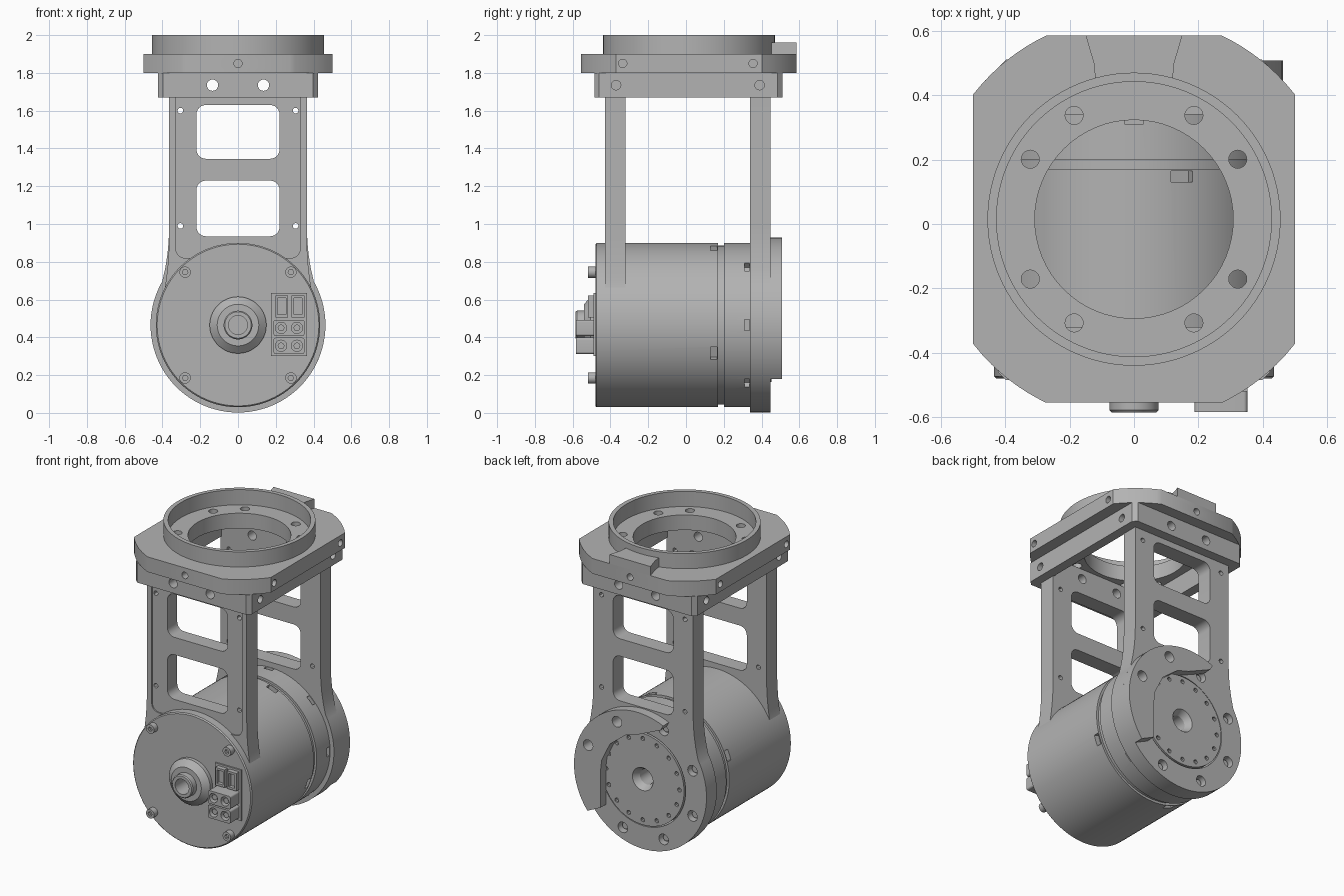
import bpy, bmesh
from math import sin, cos, pi, radians, sqrt
from mathutils import Vector

cube = bpy.data.objects.get("Cube")
if cube:
    bpy.data.objects.remove(cube, do_unlink=True)

grey = bpy.data.materials.new("machined grey")
grey.use_nodes = True
colour = (0.45, 0.45, 0.45, 1)
grey.diffuse_color = colour
grey.node_tree.nodes["Principled BSDF"].inputs["Base Color"].default_value = colour

AXIS_Z = 0.465   # height of the motor axis
RING_Y = 0.015   # centre of the top flange


def finish(name, bm):
    bmesh.ops.recalc_face_normals(bm, faces=bm.faces)
    mesh = bpy.data.meshes.new(name)
    bm.to_mesh(mesh)
    bm.free()
    mesh.materials.append(grey)
    obj = bpy.data.objects.new(name, mesh)
    bpy.context.collection.objects.link(obj)
    return obj


def place(axis, a, b, h):
    return Vector({"X": (h, a, b), "Y": (a, h, b), "Z": (a, b, h)}[axis])


def prism(name, axis, pts, lo, hi):
    bm = bmesh.new()
    face = bm.faces.new([bm.verts.new(place(axis, a, b, lo)) for a, b in pts])
    out = bmesh.ops.extrude_face_region(bm, geom=[face])
    moved = [v for v in out["geom"] if isinstance(v, bmesh.types.BMVert)]
    bmesh.ops.translate(bm, verts=moved, vec=place(axis, 0, 0, hi - lo))
    return finish(name, bm)


def arc(a, b, r, start=0, end=360, n=32):
    full = end - start == 360
    steps = n if full else n + 1
    return [(a + r * cos(radians(start + (end - start) * i / n)),
             b + r * sin(radians(start + (end - start) * i / n))) for i in range(steps)]


def rod(name, axis, a, b, r, lo, hi, n=20):
    return prism(name, axis, arc(a, b, r, n=n), lo, hi)


def rect(x0, x1, y0, y1, r=0):
    if not r:
        return [(x0, y0), (x1, y0), (x1, y1), (x0, y1)]
    return (arc(x1 - r, y1 - r, r, 0, 90, 6) + arc(x0 + r, y1 - r, r, 90, 180, 6)
            + arc(x0 + r, y0 + r, r, 180, 270, 6) + arc(x1 - r, y0 + r, r, 270, 360, 6))


def lathe(name, profile, n=96):
    bm = bmesh.new()
    rings = [[bm.verts.new((r * cos(2 * pi * i / n), y, AXIS_Z + r * sin(2 * pi * i / n)))
              for i in range(n)] for r, y in profile]
    for k, ring in enumerate(rings):
        nxt = rings[(k + 1) % len(rings)]
        for i in range(n):
            j = (i + 1) % n
            bm.faces.new((ring[i], ring[j], nxt[j], nxt[i]))
    return finish(name, bm)


def cut(target, cutters):
    # Join the cutters, subtract them, then discard them
    bpy.ops.object.select_all(action="DESELECT")
    for c in cutters:
        c.hide_render = True
        c.select_set(True)
    bpy.context.view_layer.objects.active = cutters[0]
    if len(cutters) > 1:
        bpy.ops.object.join()
    mod = target.modifiers.new("cut", "BOOLEAN")
    mod.object, mod.solver, mod.operation = cutters[0], "EXACT", "DIFFERENCE"
    bpy.context.view_layer.objects.active = target
    bpy.ops.object.modifier_apply(modifier="cut")
    bpy.data.objects.remove(cutters[0], do_unlink=True)


def circle_holes(axis, a, b, ring, r, angles, lo, hi, n=20):
    return [rod("cutter", axis, a + ring * cos(radians(t)), b + ring * sin(radians(t)),
                r, lo, hi, n) for t in angles]


# Top plate: a rectangle with its corners trimmed by a large circle
R, HX, HY = 0.632, 0.5, 0.57
dx, dy = sqrt(R * R - HY * HY), sqrt(R * R - HX * HX)
corner = [(dx + (HX - dx) * i / 8, 0) for i in range(9)]
corner = [(x, sqrt(R * R - x * x)) for x, _ in corner]
half = corner + [(x, -y) for x, y in reversed(corner)]
outline = [(x, y + RING_Y) for x, y in half + [(-x, -y) for x, y in half]]
plate = prism("top_plate", "Z", outline, 1.8, 1.9)
cut(plate, [rod("cutter", "Z", 0, RING_Y, 0.308, 1.7, 2, 64)]
    + circle_holes("Z", 0, RING_Y, 0.372, 0.028,
                   [q + s for q in (0, 90, 180, 270) for s in (30, 60)], 1.7, 2)
    + [rod("cutter", "X", y, 1.85, 0.022, s * 0.46, s * 0.6)
       for y in (-0.335, 0.355) for s in (-1, 1)]
    + [rod("cutter", "Y", 0, 1.85, 0.022, RING_Y + s * 0.52, RING_Y + s * 0.65)
       for s in (-1, 1)])

# Raised ring and rear key tab
ring = rod("top_ring", "Z", 0, RING_Y, 0.455, 1.9, 2, 96)
cut(ring, [rod("cutter", "Z", 0, RING_Y, 0.427, 1.85, 2.1, 96)])
prism("key_tab", "Z", [(-0.12, 0.45), (0.12, 0.45), (0.125, 0.5), (0.15, 0.585),
                       (-0.15, 0.585), (-0.125, 0.5)], 1.9, 1.96)

# Open clamp frame under the plate
c = 0.025
x1, y0, y1 = 0.423, -0.485, 0.51
frame = prism("clamp_frame", "Z", [
    (x1, y0 + c), (x1, y1 - c), (x1 - c, y1), (c - x1, y1),
    (-x1, y1 - c), (-x1, y0 + c), (c - x1, y0), (x1 - c, y0)], 1.67, 1.8)
cut(frame, [prism("cutter", "Z", rect(-0.36, 0.36, -0.32, 0.34), 1.6, 1.9)])
cut(frame, [rod("cutter", "Y", x, 1.735, 0.03, -0.7, 0.7) for x in (-0.135, 0.135)]
    + [rod("cutter", "X", y, 1.735, 0.025, s * 0.385, s * 0.5)
       for y in (-0.37, 0.39) for s in (-1, 1)])


# Front and rear struts: straight sides flaring into a round end
def strut(name, r, start, flare, lo, hi):
    ex = r * cos(radians(start))
    ez = AXIS_Z + r * sin(radians(start))
    side = [(0.365, 1.67), (0.365, ez + flare)]
    side += [(0.365 + (ex - 0.365) * t * t, ez + flare * (1 - t)) for t in (0.25, 0.5, 0.75)]
    low = arc(0, AXIS_Z, r, start, -180 - start, 64)
    pts = side + low + [(-x, z) for x, z in reversed(side)]
    obj = prism(name, "Y", pts, lo, hi)
    cut(obj, [prism("cutter", "Y", rect(-0.22, 0.22, a, b, 0.05), lo - 0.1, hi + 0.1)
              for a, b in ((0.935, 1.23), (1.345, 1.63))]
        + [rod("cutter", "Y", x, z, 0.015, lo - 0.1, hi + 0.1, 12)
           for x in (-0.305, 0.305) for z in (0.99, 1.6)])
    return obj


front = strut("front_strut", 0.43, 25, 0.28, -0.43, -0.32)
cut(front, [prism("cutter", "Y", rect(-0.33, 0.33, 0.82, 1.75, 0.05), -0.5, -0.422)])
rear = strut("rear_strut", 0.463, 30, 0.28, 0.34, 0.447)
BOLTS = [22.5 + 45 * i for i in range(8)]
cut(rear, [rod("cutter", "Y", 0, AXIS_Z, 0.31, 0.3, 0.5, 64)]
    + circle_holes("Y", 0, AXIS_Z, 0.39, 0.035, BOLTS, 0.40, 0.5))
for t in BOLTS:
    rod("rear_bolt", "Y", 0.39 * cos(radians(t)), AXIS_Z + 0.39 * sin(radians(t)),
        0.022, 0.39, 0.42, 12)

# Raised hook on the rear face
inner = [(-0.17, 0.39), (0.0, 0.315), (0.085, 0.29), (0.2, 0.2), (0.26, 0.08), (0.27, 0), (0.27, -0.24)]
hook = prism("rear_hook", "Y", arc(0, AXIS_Z, 0.463, -38, 114, 40)
             + [(x, z + AXIS_Z) for x, z in inner], 0.44, 0.508)
cut(hook, circle_holes("Y", 0, AXIS_Z, 0.39, 0.035, BOLTS[:2], 0.4, 0.6))

# Motor body with front hub, groove, output disc and hollow shaft
motor = lathe("motor_body", [
    (0.05, -0.585), (0.07, -0.585), (0.076, -0.578), (0.076, -0.54), (0.11, -0.54),
    (0.15, -0.505), (0.15, -0.48), (0.428, -0.48), (0.435, -0.473), (0.435, 0.17),
    (0.42, 0.17), (0.42, 0.2), (0.435, 0.2), (0.435, 0.34), (0.302, 0.34),
    (0.302, 0.452), (0.075, 0.452), (0.05, 0.41)])


def notch(angle, y0, y1, w):
    obj = prism("cutter", "Z", rect(0.40, 0.5, y0, y1), -w, w)
    for v in obj.data.vertices:
        x, y, z = v.co
        a = radians(angle)
        v.co = (x * cos(a) - z * sin(a), y, AXIS_Z + x * sin(a) + z * cos(a))
    return obj


cut(motor, circle_holes("Y", 0, AXIS_Z, 0.268, 0.014, [22.5 * i for i in range(16)], 0.42, 0.5, 10)
    + [notch(a, 0.13, 0.165, 0.035) for a in (-20, 70, 160, 250)]
    + [notch(45 * i, 0.31, 0.336, 0.03) for i in range(8)])

# Front cover screws with sockets
for x in (-0.28, 0.28):
    for z in (0.185, 0.745):
        screw = rod("cover_screw", "Y", x, z, 0.03, -0.518, -0.47, 20)
        cut(screw, [rod("cutter", "Y", x, z, 0.015, -0.55, -0.5, 6)])

# Connector block: base, two signal sockets and two power plugs
prism("connector_base", "Y", rect(0.175, 0.365, 0.3, 0.635), -0.49, -0.47)
for x in (0.232, 0.318):
    socket = prism("signal_socket", "Y", rect(x - 0.034, x + 0.034, 0.505, 0.622), -0.52, -0.48)
    cut(socket, [prism("cutter", "Y", rect(x - 0.022, x + 0.022, 0.52, 0.608), -0.6, -0.497)])
for z in (0.355, 0.45):
    plug = prism("power_plug", "Y", rect(0.188, 0.352, z - 0.043, z + 0.043, 0.012), -0.583, -0.48)
    cut(plug, [rod("cutter", "Y", x, z, 0.03, -0.7, -0.52) for x in (0.228, 0.312)])
    for x in (0.228, 0.312):
        rod("power_pin", "Y", x, z, 0.018, -0.57, -0.51, 12)

# Smooth curved surfaces, keep edges sharp
bpy.ops.object.select_all(action="DESELECT")
for obj in bpy.context.collection.objects:
    if obj.type == "MESH" and grey.name in obj.data.materials:
        obj.select_set(True)
        bpy.context.view_layer.objects.active = obj
bpy.ops.object.shade_smooth_by_angle(angle=radians(30))
